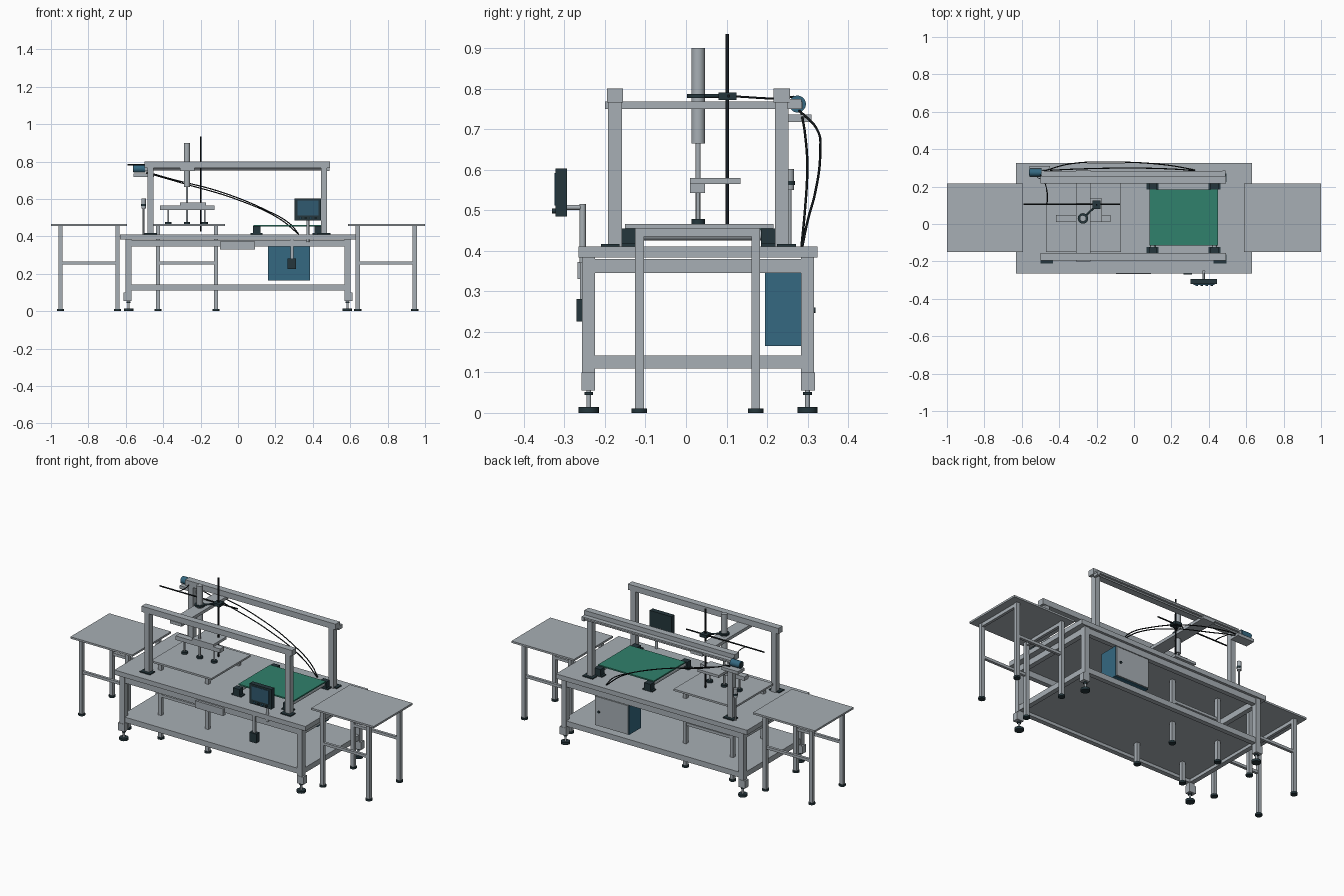
import bpy
import math
from mathutils import Vector


def material(name, rgb):
    m = bpy.data.materials.new(name)
    m.diffuse_color = (*rgb, 1)
    return m


GREY = material("aluminium grey", (0.39, 0.43, 0.46))
DARK = material("dark slate", (0.018, 0.037, 0.045))
BLACK = material("cable black", (0.007, 0.010, 0.012))
GREEN = material("belt green", (0.03, 0.22, 0.15))
BLUE = material("steel blue", (0.035, 0.14, 0.22))
SCREEN = material("screen blue", (0.03, 0.10, 0.16))


def box(name, x0, x1, y0, y1, z0, z1, mat=GREY):
    bpy.ops.mesh.primitive_cube_add(size=1, location=((x0 + x1) / 2, (y0 + y1) / 2, (z0 + z1) / 2))
    o = bpy.context.object
    o.name = name
    o.scale = (x1 - x0, y1 - y0, z1 - z0)
    bpy.ops.object.transform_apply(location=False, rotation=False, scale=True)
    o.data.materials.append(mat)
    return o


def rod(name, a, b, r, mat=GREY, sides=20):
    a, b = Vector(a), Vector(b)
    d = b - a
    bpy.ops.mesh.primitive_cylinder_add(vertices=sides, radius=r, depth=d.length, location=(a + b) / 2)
    o = bpy.context.object
    o.name = name
    o.rotation_euler = d.to_track_quat('Z', 'Y').to_euler()
    bpy.ops.object.shade_smooth_by_angle()
    o.data.materials.append(mat)
    return o


def post(name, x, y, z0, z1, r, mat=GREY):
    return rod(name, (x, y, z0), (x, y, z1), r, mat)


def cable(name, pts, r=0.003):
    c = bpy.data.curves.new(name, 'CURVE')
    c.dimensions = '3D'
    c.bevel_depth = r
    c.bevel_resolution = 2
    s = c.splines.new('BEZIER')
    s.bezier_points.add(len(pts) - 1)
    for p, co in zip(s.bezier_points, pts):
        p.co = co
        p.handle_left_type = p.handle_right_type = 'AUTO'
    o = bpy.data.objects.new(name, c)
    bpy.context.collection.objects.link(o)
    c.materials.append(BLACK)


# main workbench
box("bench_top", -0.63, 0.63, -0.265, 0.325, 0.383, 0.411)
box("lower_shelf", -0.575, 0.575, -0.235, 0.295, 0.128, 0.142)
for x in (-0.585, 0.585):
    for y in (-0.24, 0.30):
        box("bench_leg", x - 0.016, x + 0.016, y - 0.016, y + 0.016, 0.055, 0.383)
        s = 1 if x > 0 else -1
        t = 1 if y > 0 else -1
        cx, cy = x + s * 0.005, y + t * 0.001
        box("foot_bracket", cx - 0.021, cx + 0.021, cy - 0.017, cy + 0.017, 0.055, 0.10)
        post("foot_stem", x, y, 0.01, 0.056, 0.006)
        post("foot_nut", x, y, 0.044, 0.052, 0.011, DARK)
        post("foot_pad", x, y, 0, 0.014, 0.025, DARK)
    for z0, z1 in ((0.11, 0.142), (0.345, 0.38)):
        box("end_rail", x - 0.014, x + 0.014, -0.225, 0.285, z0, z1)
for y in (-0.24, 0.30):
    for z0, z1 in ((0.11, 0.142), (0.345, 0.38)):
        box("long_rail", -0.57, 0.57, y - 0.014, y + 0.014, z0, z1)


# three identical small tables
def small_table(x0, x1, lx0, lx1):
    box("small_table_top", x0, x1, -0.15, 0.216, 0.455, 0.466)
    for y in (-0.115, 0.172):
        for x in (lx0, lx1):
            box("small_table_leg", x - 0.011, x + 0.011, y - 0.011, y + 0.011, 0.008, 0.456)
            post("small_table_foot", x, y, 0, 0.011, 0.019, DARK)
        box("small_table_brace", lx0, lx1, y - 0.008, y + 0.008, 0.25, 0.266)
    for x in (lx0, lx1):
        box("small_table_apron", x - 0.008, x + 0.008, -0.115, 0.172, 0.435, 0.456)


small_table(-1, -0.593, -0.95, -0.645)
small_table(-0.47, -0.07, -0.428, -0.118)
small_table(0.588, 1, 0.64, 0.945)

# gantry frame
for y in (-0.175, 0.236):
    for x in (-0.467, 0.46):
        box("gantry_post", x - 0.016, x + 0.016, y - 0.017, y + 0.017, 0.411, 0.768)
        yc = y + (0.012 if y > 0 else -0.012)
        box("post_base", x - 0.034, x + 0.034, yc - 0.023, yc + 0.023, 0.411, 0.417, DARK)
    box("gantry_beam", -0.5, 0.492, y - 0.02, y + 0.02, 0.766, 0.80)
box("cross_beam", -0.31, -0.232, -0.2, 0.288, 0.75, 0.768)
box("drive_rail", -0.5, 0.49, 0.255, 0.284, 0.764, 0.774)
for x in (-0.49, 0.48):
    box("rail_end_plate", x - 0.008, x + 0.008, 0.25, 0.285, 0.75, 0.774)
rod("lead_screw", (-0.5, 0.273, 0.757), (0.48, 0.273, 0.757), 0.005)

# drive motor on its bracket
box("motor_bracket", -0.56, -0.45, 0.25, 0.31, 0.718, 0.736)
rod("motor", (-0.558, 0.275, 0.762), (-0.495, 0.275, 0.762), 0.021, BLUE)
rod("motor_cap", (-0.561, 0.275, 0.762), (-0.557, 0.275, 0.762), 0.017, DARK)

# lifting cylinder and suction gripper
X, Y = -0.273, 0.03
post("lift_cylinder", X, Y, 0.665, 0.90, 0.017)
post("lift_rod", X, Y, 0.47, 0.67, 0.006)
post("cylinder_collar", X, Y, 0.777, 0.787, 0.028, DARK)
box("gripper_plate", -0.31, -0.17, 0.01, 0.135, 0.565, 0.58)
box("gripper_bar", -0.418, -0.125, 0.01, 0.047, 0.542, 0.566)
for x in (-0.373, X, -0.178):
    post("suction_rod", x, Y, 0.475, 0.545, 0.005)
    post("suction_cup", x, Y, 0.466, 0.478, 0.017, DARK)

# sensor mast
post("mast", -0.2, 0.102, 0.425, 0.935, 0.0045, BLACK)
rod("mast_cross_rod", (-0.59, 0.105, 0.782), (-0.075, 0.105, 0.782), 0.004, BLACK)
box("mast_clamp", -0.222, -0.178, 0.08, 0.125, 0.772, 0.79, DARK)
rod("mast_arm", (X, Y, 0.782), (-0.2, 0.1, 0.782), 0.005, DARK)

# conveyor
box("belt", 0.083, 0.45, -0.115, 0.185, 0.453, 0.461, GREEN)
for x in (0.1, 0.43):
    rod("belt_roller", (x, -0.13, 0.439), (x, 0.195, 0.439), 0.014)
    for y in (-0.142, 0.203):
        box("roller_bearing", x - 0.021, x + 0.021, y - 0.018, y + 0.018, 0.417, 0.455, DARK)
        box("bearing_base", x - 0.032, x + 0.032, y - 0.018, y + 0.018, 0.411, 0.418, DARK)

# operator panel
box("panel_body", 0.302, 0.445, -0.322, -0.293, 0.484, 0.603, DARK)
box("panel_screen", 0.318, 0.43, -0.325, -0.321, 0.512, 0.592, SCREEN)
for i in range(4):
    x = 0.335 + i * 0.027
    rod("panel_button", (x, -0.331, 0.498), (x, -0.32, 0.498), 0.006, DARK if i % 2 else BLUE)
post("panel_post", 0.373, -0.255, 0.37, 0.515, 0.008)
rod("panel_arm", (0.373, -0.255, 0.507), (0.373, -0.295, 0.507), 0.006)

# front drawer and hanging control pendant
box("drawer", -0.095, 0.09, -0.268, -0.245, 0.33, 0.372)
box("pendant_hanger", 0.28, 0.296, -0.262, -0.25, 0.275, 0.385)
box("pendant", 0.264, 0.31, -0.27, -0.24, 0.226, 0.281, DARK)

# electrical cabinet at the back
box("cabinet", 0.16, 0.385, 0.195, 0.306, 0.165, 0.345, BLUE)
box("cabinet_door", 0.164, 0.381, 0.305, 0.314, 0.169, 0.341)
rod("door_knob", (0.355, 0.312, 0.253), (0.355, 0.32, 0.253), 0.007, DARK)

# air regulator
post("regulator_stem", -0.505, 0.255, 0.411, 0.56, 0.005)
post("regulator_bowl", -0.505, 0.255, 0.55, 0.602, 0.012)
post("regulator_band", -0.505, 0.255, 0.562, 0.572, 0.0135, DARK)

# cables
cable("outer_cable", [(-0.49, 0.28, 0.745), (-0.35, 0.32, 0.705), (-0.1, 0.331, 0.64),
                      (0.15, 0.318, 0.54), (0.28, 0.298, 0.465), (0.325, 0.287, 0.411)])
cable("inner_cable", [(-0.49, 0.285, 0.74), (-0.3, 0.294, 0.685), (0, 0.299, 0.595),
                      (0.22, 0.293, 0.495), (0.325, 0.285, 0.411)])
cable("sensor_cable", [(-0.5, 0.265, 0.78), (-0.475, 0.215, 0.776), (-0.462, 0.15, 0.779),
                       (-0.465, 0.105, 0.782)], 0.0025)
